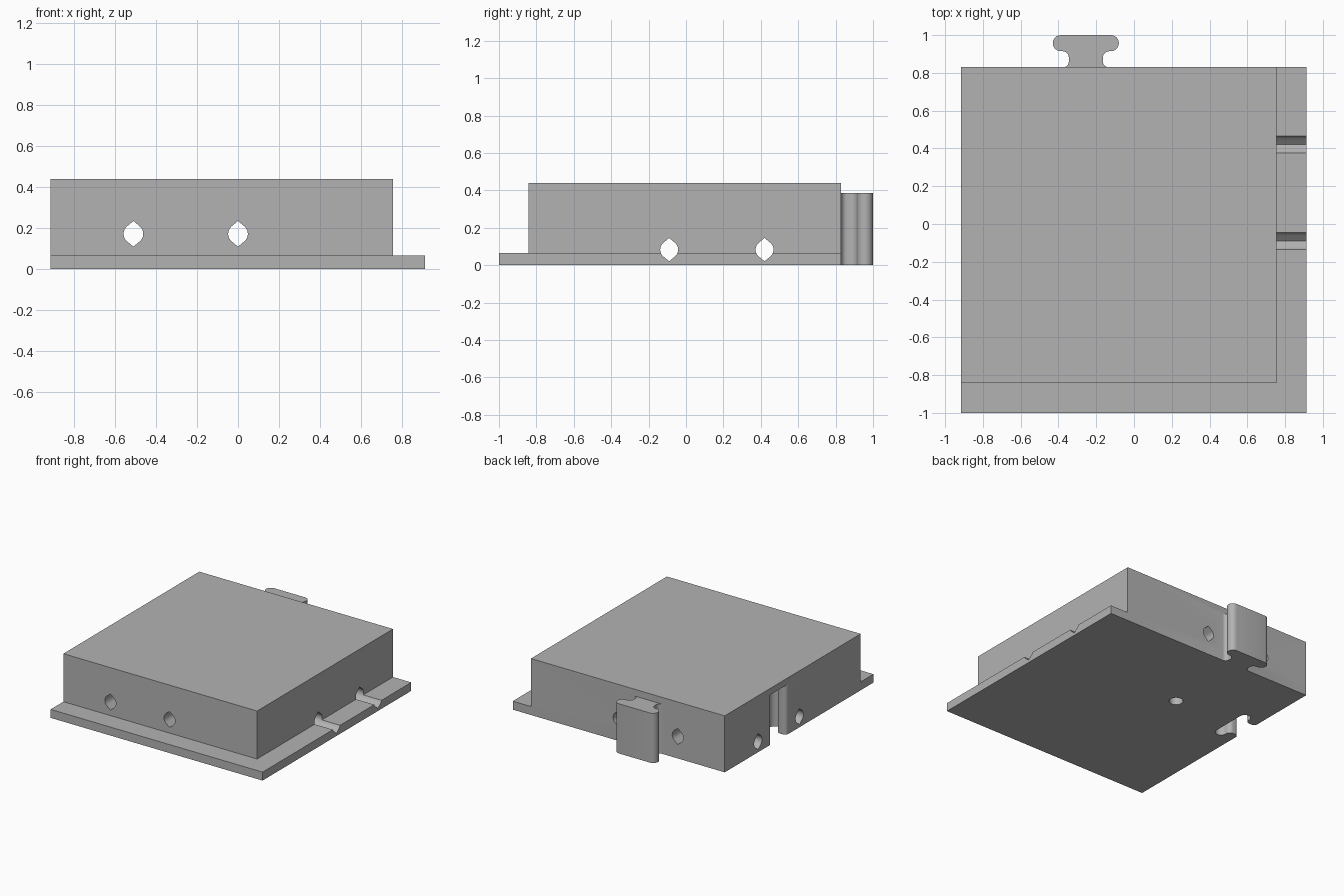
import bpy
import bmesh
from math import cos, sin, radians
from mathutils import Matrix, Vector

cube = bpy.data.objects.get("Cube")
if cube:
    bpy.data.objects.remove(cube, do_unlink=True)

grey = bpy.data.materials.new("plain grey")
grey.use_nodes = True
grey.diffuse_color = (0.45, 0.45, 0.45, 1)
grey.node_tree.nodes["Principled BSDF"].inputs["Base Color"].default_value = grey.diffuse_color

BACK, LEFT_EDGE, TOP = 0.83, -0.915, 0.44
CENTRE = Vector((-0.255, 0.165))      # middle of the connector layout


def arc(cx, cy, r, start, end, steps=8):
    angles = [radians(start + (end - start) * i / steps) for i in range(steps + 1)]
    return [(cx + r * cos(a), cy + r * sin(a)) for a in angles]


def prism(name, outline, length, matrix=None):
    """Extrude a flat outline along local z."""
    bm = bmesh.new()
    face = bm.faces.new([bm.verts.new((x, y, 0)) for x, y in outline])
    top = bmesh.ops.extrude_face_region(bm, geom=[face])["geom"]
    bmesh.ops.translate(bm, vec=(0, 0, length),
                        verts=[v for v in top if isinstance(v, bmesh.types.BMVert)])
    bmesh.ops.transform(bm, matrix=matrix or Matrix(), verts=bm.verts)
    bmesh.ops.recalc_face_normals(bm, faces=bm.faces)
    mesh = bpy.data.meshes.new(name)
    bm.to_mesh(mesh)
    bm.free()
    mesh.materials.append(grey)
    obj = bpy.data.objects.new(name, mesh)
    bpy.context.collection.objects.link(obj)
    return obj


def box(name, x0, x1, y0, y1, height):
    return prism(name, [(x0, y0), (x1, y0), (x1, y1), (x0, y1)], height)


def combine(target, other, operation):
    bpy.context.view_layer.objects.active = target
    mod = target.modifiers.new(operation.lower(), "BOOLEAN")
    mod.operation, mod.object, mod.solver = operation, other, "EXACT"
    bpy.ops.object.modifier_apply(modifier=mod.name)
    bpy.data.objects.remove(other, do_unlink=True)


# Connector outline: wide rounded head on a flared neck, base at y = 0
half = ([(0.12, -0.02)] + arc(0.12, 0.03, 0.03, 270, 180, 6)
        + arc(0.125, 0.05, 0.035, 180, 90, 6)
        + arc(0.1325, 0.1275, 0.0425, -90, 90, 12))
connector = half + [(-x, y) for x, y in reversed(half)]

# Tile: thin flange plate with a thick block on it
tile = box("connector_tile", LEFT_EDGE, 0.755, -0.843, BACK, TOP)
combine(tile, box("flange", LEFT_EDGE, 0.912, -1, BACK, 0.066), "UNION")

# Tab on the back, matching socket in the side
tab_place = Matrix.Translation((CENTRE.x, BACK, 0))
combine(tile, prism("tab", connector, 0.387, tab_place), "UNION")
socket_place = Matrix.Translation((LEFT_EDGE, CENTRE.y, -0.05)) @ Matrix.Rotation(radians(-90), 4, "Z")
combine(tile, prism("socket", connector, 0.44, socket_place), "DIFFERENCE")

# Pointed round channels running through both ways
tip = 0.0625
channel = ([(0, tip)] + arc(0, 0, 0.048, 50, -50, 10)
           + [(0, -tip)] + arc(0, 0, 0.048, 230, 130, 10))
upright = Matrix.Rotation(radians(90), 4, "X")
for side in (-0.255, 0.255):
    along_y = Matrix.Translation((CENTRE.x + side, 1.2, 0.172)) @ upright
    combine(tile, prism("channel_y", channel, 2.4, along_y), "DIFFERENCE")
    along_x = (Matrix.Translation((-1.2, CENTRE.y + side, 0.083))
               @ Matrix.Rotation(radians(90), 4, "Z") @ upright)
    combine(tile, prism("channel_x", channel, 2.4, along_x), "DIFFERENCE")

# Blind round hole underneath
pin = arc(0, 0, 0.05, 0, 360, 32)[:-1]
pin_place = Matrix.Translation((CENTRE.x, CENTRE.y, -0.05))
combine(tile, prism("pin_hole", pin, 0.44, pin_place), "DIFFERENCE")

# Smooth the curved walls, keep edges sharp
bpy.ops.object.select_all(action="DESELECT")
tile.select_set(True)
bpy.context.view_layer.objects.active = tile
bpy.ops.object.shade_smooth_by_angle(angle=radians(30))
